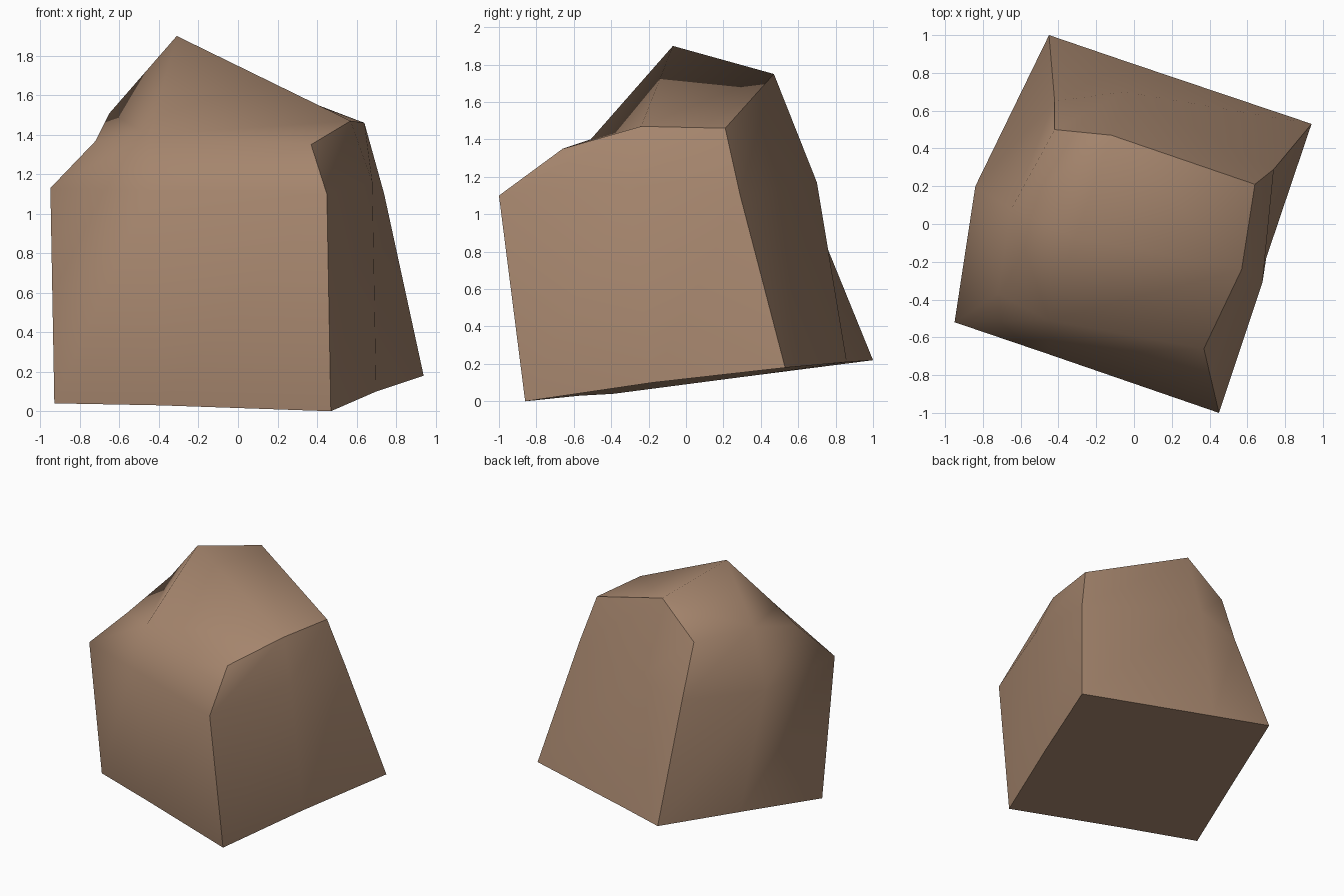
import bpy
import bmesh

default_cube = bpy.data.objects.get("Cube")
if default_cube:
    bpy.data.objects.remove(default_cube, do_unlink=True)

# One stone colour
stone = bpy.data.materials.new("warm brown stone")
stone.use_nodes = True
colour = (0.376, 0.235, 0.153, 1)
stone.diffuse_color = colour
shader = next(n for n in stone.node_tree.nodes if n.type == 'BSDF_PRINCIPLED')
shader.inputs["Base Color"].default_value = colour
shader.inputs["Roughness"].default_value = 0.9

# Three rings of corner, side-middle, corner and so on, counter-clockwise from the front -x corner
base = [(-.93, -.39, .04), (-.4, -.57, .03), (.47, -.86, 0), (.7, -.18, .1),
        (.94, .53, .18), (-.04, .86, .21), (-.45, 1, .22), (-.69, .3, .13)]
shoulder = [(-.95, -.52, 1.13), (-.45, -.69, 1.12), (.45, -1, 1.1), (.68, -.31, 1.16),
            (.74, .29, 1.1), (-.05, .7, 1.17), (-.42, .65, 1.08), (-.84, .2, 1.1)]
rim = [(-.72, -.37, 1.37), (-.45, -.51, 1.4), (.37, -.66, 1.35), (.57, -.24, 1.47),
       (.64, .21, 1.46), (-.12, .47, 1.75), (-.42, .5, 1.49), (-.65, .08, 1.51)]
peak = (-.31, -.07, 1.9)

bm = bmesh.new()
rings = [[bm.verts.new(p) for p in ring] for ring in (base, shoulder, rim)]
low, mid, top = rings
summit = bm.verts.new(peak)
count = len(low)

# Underside, walls and bevelled shoulder
bm.faces.new(reversed(low))
for lower, upper in ((low, mid), (mid, top)):
    for i in range(count):
        j = (i + 1) % count
        bm.faces.new((lower[i], lower[j], upper[j], upper[i]))

# Sloping cap: one quad around each rim corner, meeting at the peak
for i in range(0, count, 2):
    bm.faces.new((top[i - 1], top[i], top[i + 1], summit))

for face in bm.faces:
    face.smooth = True


def harden(a, b):
    edge = bm.edges.get((a, b))
    if edge:
        edge.smooth = False


# Hard edges: underside outline, upright corners, and the side and back ridge
for i in range(count):
    harden(low[i], low[i - 1])
    if i % 2 == 0:
        harden(low[i], mid[i])
        if i:
            harden(mid[i], top[i])
for i in range(2, 6):
    harden(top[i], top[i + 1])

bm.normal_update()
mesh = bpy.data.meshes.new("boulder")
bm.to_mesh(mesh)
bm.free()
mesh.materials.append(stone)
boulder = bpy.data.objects.new("boulder", mesh)
bpy.context.collection.objects.link(boulder)
